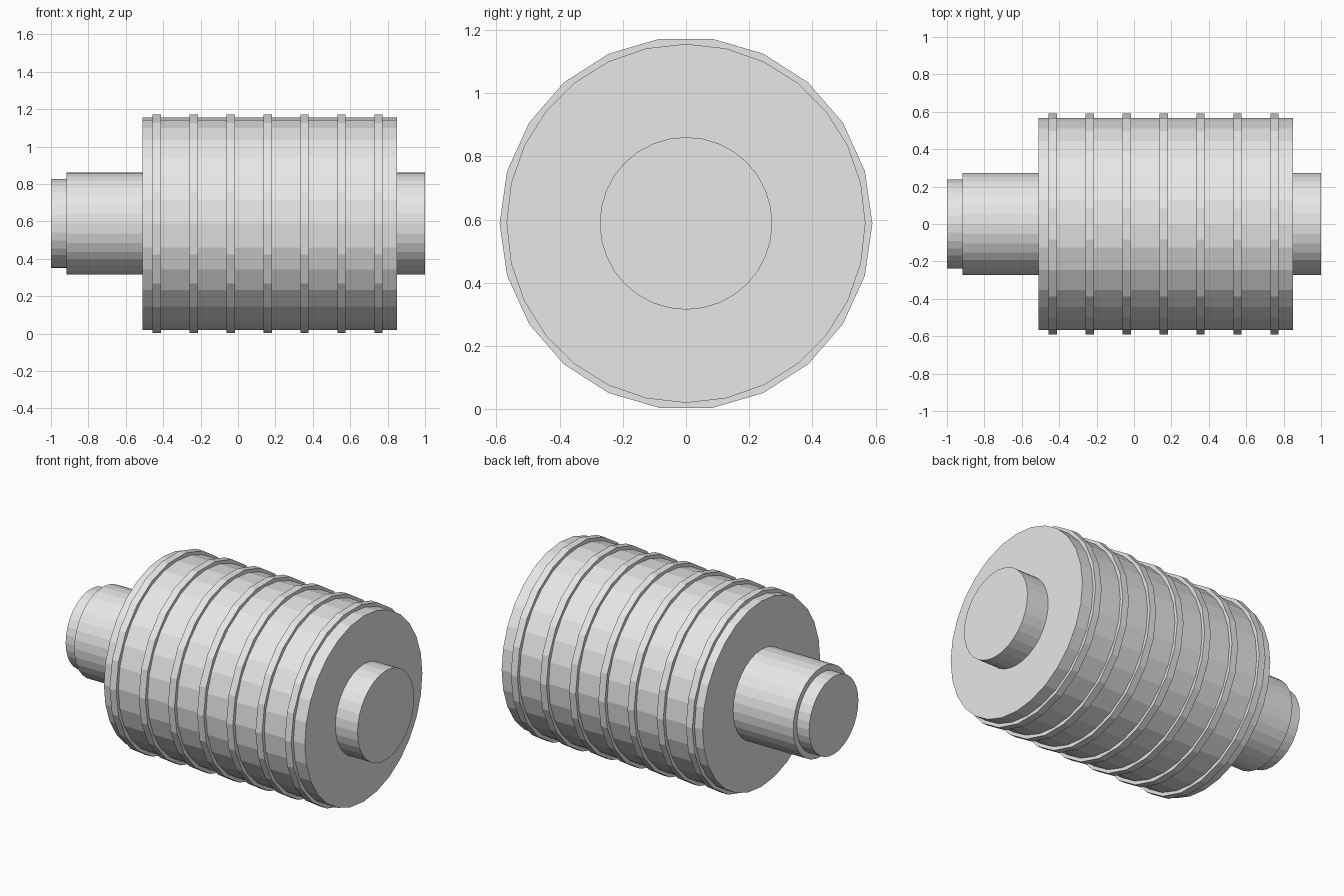
import bpy
import bmesh
from math import pi
from mathutils import Matrix

AXIS_Z = 0.588

cube = bpy.data.objects.get("Cube")
if cube:
    bpy.data.objects.remove(cube, do_unlink=True)

steel = bpy.data.materials.new("light_grey_steel")
steel.use_nodes = True
steel.diffuse_color = (0.8, 0.8, 0.8, 1)
steel.node_tree.nodes["Principled BSDF"].inputs["Base Color"].default_value = steel.diffuse_color


def rod(name, x0, x1, radius, sides):
    """Flat-shaded cylinder lying along x, with a corner on the y axis."""
    bm = bmesh.new()
    place = Matrix.Translation(((x0 + x1) / 2, 0, AXIS_Z)) @ Matrix.Rotation(pi / 2, 4, "Y")
    bmesh.ops.create_cone(bm, cap_ends=True, segments=sides, radius1=radius,
                          radius2=radius, depth=x1 - x0, matrix=place)
    mesh = bpy.data.meshes.new(name)
    bm.to_mesh(mesh)
    bm.free()
    mesh.materials.append(steel)
    obj = bpy.data.objects.new(name, mesh)
    bpy.context.collection.objects.link(obj)
    return obj


# Shaft running through the drum, with a narrower end
rod("shaft", -0.917, 1.0, 0.273, 32)
rod("shaft_end", -1.0, -0.917, 0.238, 32)

# Main drum
rod("drum", -0.51, 0.85, 0.568, 28)

# Evenly spaced raised bands around the drum
for i in range(7):
    x = -0.434 + i * 0.1975
    rod(f"band_{i + 1}", x - 0.022, x + 0.022, 0.59, 22)
